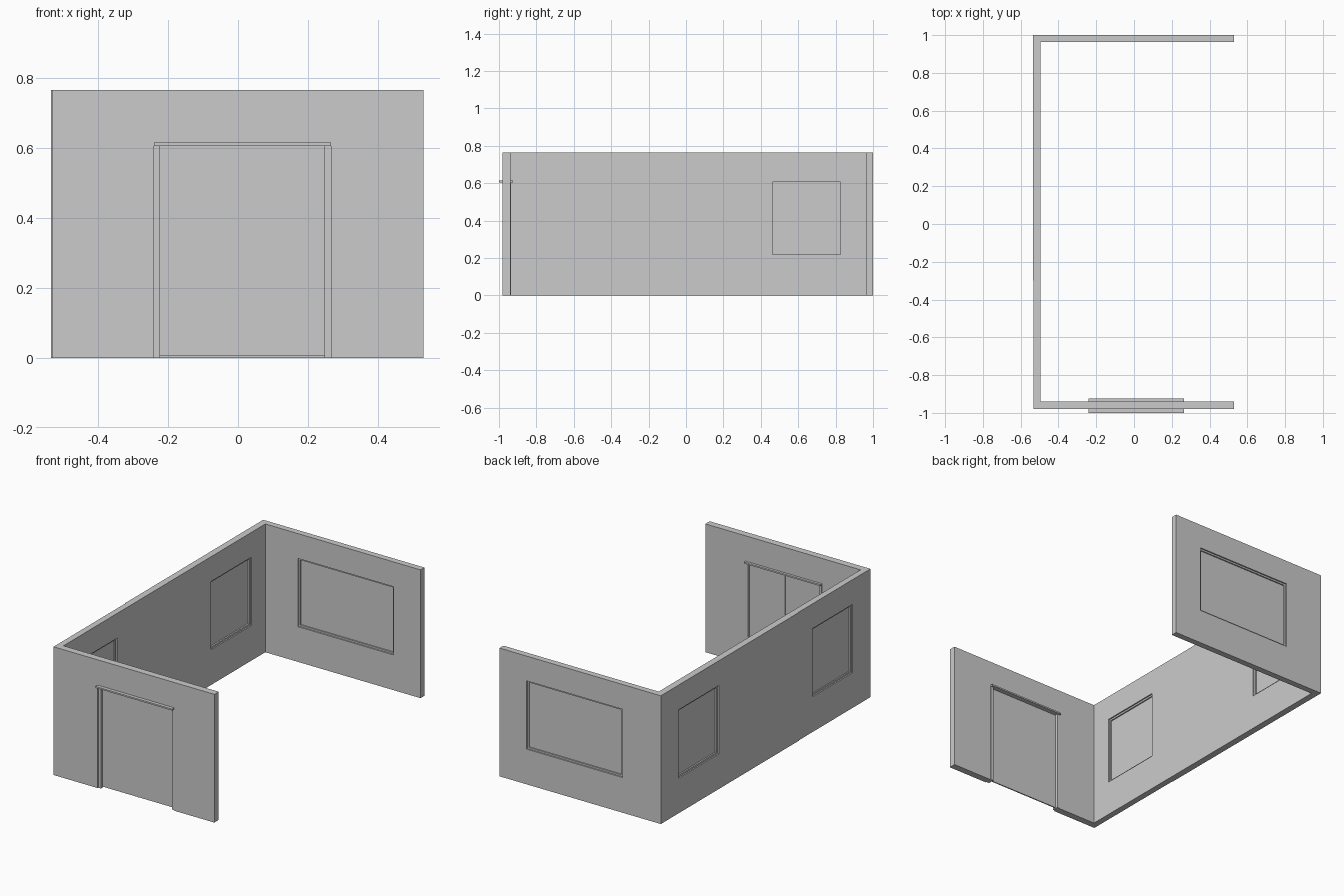
import bpy, bmesh
from mathutils import Vector

if "Cube" in bpy.data.objects:
    bpy.data.objects.remove(bpy.data.objects["Cube"])


def make_object(name, bm):
    bmesh.ops.recalc_face_normals(bm, faces=bm.faces)
    mesh = bpy.data.meshes.new(name)
    bm.to_mesh(mesh)
    bm.free()
    ob = bpy.data.objects.new(name, mesh)
    bpy.context.collection.objects.link(ob)
    return ob


def add_box(bm, lo, hi):
    lo, hi = Vector(lo), Vector(hi)
    verts = bmesh.ops.create_cube(bm, size=1)["verts"]
    for v in verts:
        v.co = (lo + hi) / 2 + v.co * (hi - lo)


def boxes(name, *spans):
    bm = bmesh.new()
    for lo, hi in spans:
        add_box(bm, lo, hi)
    return make_object(name, bm)


def window(name, axis, a, b, z0, z1, d0, d1):
    """Frame and pane; axis 0 runs along x, axis 1 along y; d is wall depth."""
    f = 0.01

    def span(u0, u1, e0, e1, w0, w1):
        return ((u0, e0, w0), (u1, e1, w1)) if axis == 0 else ((e0, u0, w0), (e1, u1, w1))
    e0, e1 = d0 + 0.008, d1 - 0.008
    mid = (d0 + d1) / 2
    boxes(name + "_frame",
          span(a, a + f, e0, e1, z0, z1), span(b - f, b, e0, e1, z0, z1),
          span(a + f, b - f, e0, e1, z0, z0 + f), span(a + f, b - f, e0, e1, z1 - f, z1))
    boxes(name + "_pane", span(a + f, b - f, mid - 0.003, mid + 0.003, z0 + f, z1 - f))


# U-shaped wall shell, with the slight jog on the outside of the long wall
H = 0.765
profile = [(0.53, -0.98), (-0.531, -0.98), (-0.531, -0.3), (-0.534, -0.3),
           (-0.534, 1.0), (0.53, 1.0), (0.53, 0.963), (-0.494, 0.963),
           (-0.494, -0.939), (0.53, -0.939)]
bm = bmesh.new()
base = bm.faces.new([bm.verts.new((x, y, 0)) for x, y in profile])
top = bmesh.ops.extrude_face_region(bm, geom=[base])["geom"]
bmesh.ops.translate(bm, vec=(0, 0, H), verts=[g for g in top if isinstance(g, bmesh.types.BMVert)])
walls = make_object("walls", bm)

# Door and window openings
Z0, Z1 = 0.21, 0.617
cutter = boxes("opening_cutter",
               ((-0.24, -1.1, -0.1), (0.265, -0.8, 0.613)),
               ((-0.28, 0.9, Z0), (0.352, 1.1, Z1)),
               ((-0.6, -0.812, Z0), (-0.4, -0.432, Z1)),
               ((-0.6, 0.453, Z0), (-0.4, 0.835, Z1)))
mod = walls.modifiers.new("openings", 'BOOLEAN')
mod.operation, mod.solver, mod.object = 'DIFFERENCE', 'EXACT', cutter
bpy.context.view_layer.objects.active = walls
bpy.ops.object.modifier_apply(modifier=mod.name)
bpy.data.objects.remove(cutter)

# Windows
window("back_window", 0, -0.28, 0.352, Z0, Z1, 0.963, 1.0)
window("side_window_front", 1, -0.812, -0.432, Z0, Z1, -0.531, -0.494)
window("side_window_rear", 1, 0.453, 0.835, Z0, Z1, -0.534, -0.494)

# Door frame: two jambs and a projecting head
boxes("door_jambs",
      ((-0.24, -0.974, 0), (-0.222, -0.936, 0.605)),
      ((0.247, -0.974, 0), (0.265, -0.936, 0.605)))
boxes("door_head", ((-0.24, -1.0, 0.605), (0.265, -0.924, 0.614)))

# Double door leaves with a cover strip over the joint
boxes("door_leaf_left", ((-0.222, -0.96, 0.006), (0.012, -0.953, 0.605)))
boxes("door_leaf_right", ((0.012, -0.96, 0.006), (0.247, -0.953, 0.605)))
boxes("door_meeting_strip", ((0.011, -0.962, 0.006), (0.017, -0.951, 0.605)))
